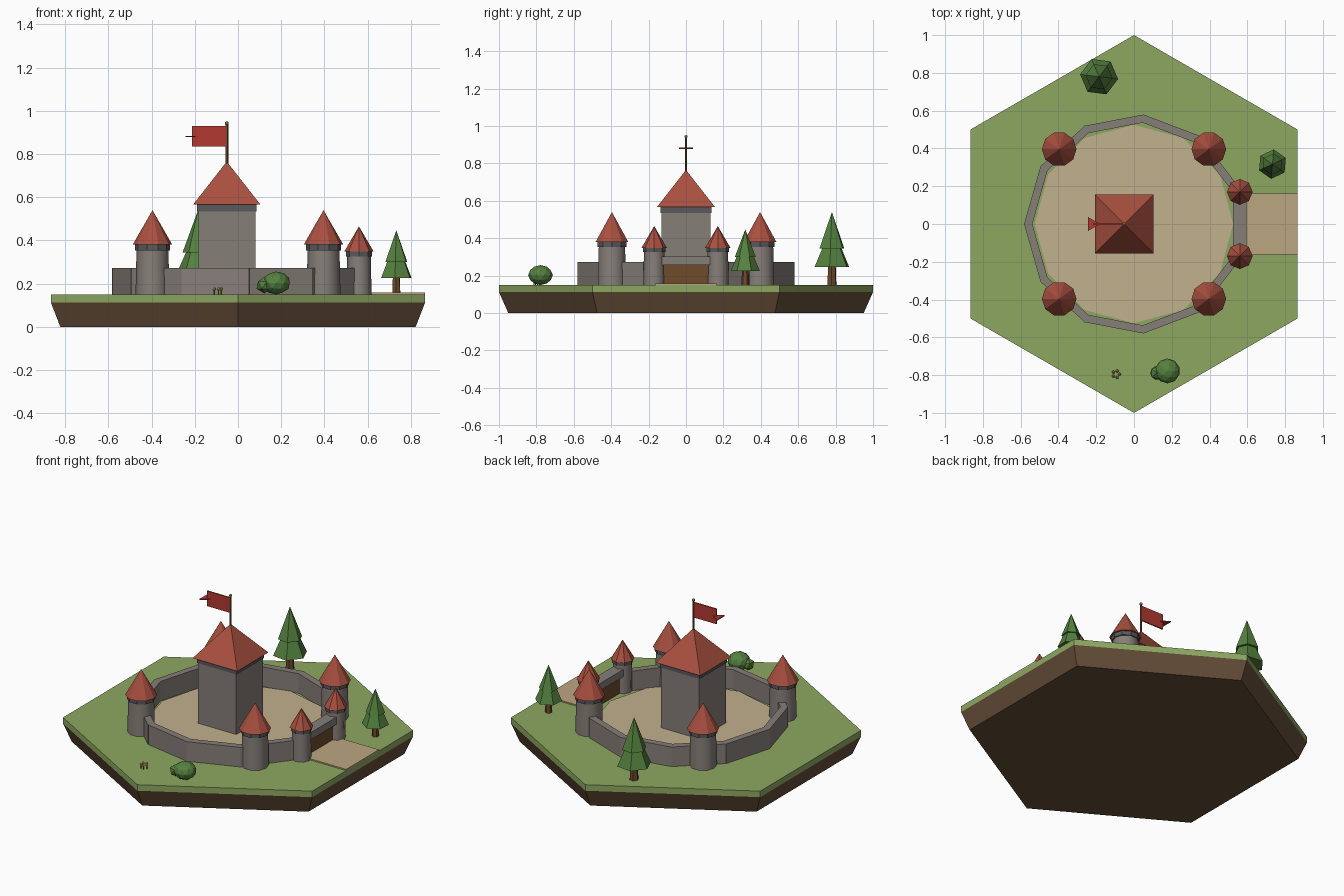
import bpy, math
from math import sin, cos, pi, radians

if "Cube" in bpy.data.objects:
    bpy.data.objects.remove(bpy.data.objects["Cube"])

def mat(name, rgb):
    m = bpy.data.materials.new(name)
    m.diffuse_color = (*rgb, 1)
    m.use_nodes = True
    m.node_tree.nodes["Principled BSDF"].inputs["Base Color"].default_value = m.diffuse_color
    return m

GRASS = mat("grass", (0.27, 0.39, 0.12))
EARTH = mat("earth", (0.13, 0.075, 0.04))
SAND = mat("sand", (0.54, 0.44, 0.27))
PATH = mat("path", (0.50, 0.38, 0.22))
STONE = mat("stone", (0.24, 0.21, 0.19))
DARK = mat("dark_stone", (0.10, 0.10, 0.11))
ROOF = mat("roof", (0.40, 0.08, 0.05))
WOOD = mat("wood", (0.16, 0.07, 0.025))
LEAF = mat("leaf", (0.09, 0.22, 0.05))
FLAG = mat("flag", (0.45, 0.04, 0.03))
GOLD = mat("gold", (0.55, 0.42, 0.10))

def finish(name, m):
    o = bpy.context.object
    o.name = name
    o.data.materials.append(m)
    return o

def frustum(name, m, x, y, z0, z1, r0, r1, n, rot=0.0, smooth=False):
    """n-sided prism or cone; one corner points along +x when rot is 0."""
    bpy.ops.mesh.primitive_cone_add(vertices=n, radius1=r0, radius2=r1, depth=z1 - z0,
                                    location=(x, y, (z0 + z1) / 2), rotation=(0, 0, rot + pi / 2))
    if smooth:
        bpy.ops.object.shade_smooth_by_angle(angle=radians(46))
    return finish(name, m)

def box(name, m, x, y, z0, z1, sx, sy, rot=0.0):
    bpy.ops.mesh.primitive_cube_add(size=1, location=(x, y, (z0 + z1) / 2), rotation=(0, 0, rot))
    bpy.context.object.scale = (sx, sy, z1 - z0)
    return finish(name, m)

def blob(name, m, x, y, z, r, squash=1.0, sub=1):
    bpy.ops.mesh.primitive_ico_sphere_add(subdivisions=sub, radius=r, location=(x, y, z))
    bpy.context.object.scale.z = squash
    return finish(name, m)

# hexagonal ground tile
frustum("earth_base", EARTH, 0, 0, 0, 0.112, 0.95, 1.0, 6, pi / 6)
frustum("grass_top", GRASS, 0, 0, 0.112, 0.15, 1.0, 1.0, 6, pi / 6)
frustum("courtyard", SAND, 0, 0, 0.145, 0.155, 0.525, 0.525, 12)
box("road", PATH, 0.713, 0, 0.145, 0.158, 0.306, 0.325)

# curtain wall: straight segments around a ring, open at the gate
G, R = radians(21.7), 0.56
step = (2 * pi - 2 * G) / 10
pts = [(R * cos(G + i * step), R * sin(G + i * step)) for i in range(11)]
for (ax, ay), (bx, by) in zip(pts, pts[1:]):
    box("wall_segment", STONE, (ax + bx) / 2, (ay + by) / 2, 0.15, 0.273,
        math.hypot(bx - ax, by - ay) + 0.015, 0.042, math.atan2(by - ay, bx - ax))

# towers: tapered body, dark band, pointed roof
def tower(name, x, y, r, zb, zr, zt, n):
    frustum(name + "_body", STONE, x, y, 0.15, zb, r * 1.06, r, n, 0, True)
    frustum(name + "_band", DARK, x, y, zb, zr, r * 1.1, r * 1.1, n)
    frustum(name + "_roof", ROOF, x, y, zr, zt, r * 1.24, 0, n)

for sx in (-1, 1):
    for sy in (-1, 1):
        tower("corner_tower", sx * 0.396, sy * 0.396, 0.074, 0.354, 0.38, 0.54, 10)
for sy in (-1, 1):
    tower("gate_tower", 0.56, sy * 0.17, 0.055, 0.325, 0.348, 0.465, 8)

# gatehouse lintel and door
box("gate_lintel", STONE, 0.56, 0, 0.258, 0.303, 0.07, 0.30)
box("gate_door", WOOD, 0.56, 0, 0.15, 0.26, 0.03, 0.24)

# keep with pyramid roof
KX = -0.052
box("keep_body", STONE, KX, 0, 0.15, 0.54, 0.264, 0.264)
box("keep_band", DARK, KX, 0, 0.535, 0.567, 0.275, 0.275)
frustum("keep_roof", ROOF, KX, 0, 0.567, 0.765, 0.155 * math.sqrt(2), 0, 4, pi / 4)

# flag pole, banner and its pointed tail
frustum("flag_pole", WOOD, KX, 0, 0.74, 0.94, 0.007, 0.007, 6)
blob("pole_knob", GOLD, KX, 0, 0.943, 0.01)
box("banner", FLAG, -0.134, 0, 0.835, 0.93, 0.16, 0.008)
frustum("banner_tail", FLAG, -0.222, 0, 0.878, 0.884, 0.042, 0.042, 3, pi)

# conifers
def tree(x, y, s, rot, zs, r1, r2):
    frustum("tree_trunk", WOOD, x, y, 0.15, zs[0] + 0.01, 0.026 * s, 0.022 * s, 6, rot)
    frustum("tree_lower", LEAF, x, y, zs[0], zs[1] + 0.08 * s, r1, 0.02, 6, rot)
    frustum("tree_upper", LEAF, x, y, zs[1], zs[2], r2, 0, 6, rot)

tree(-0.185, 0.78, 1.0, radians(-7), (0.245, 0.345, 0.54), 0.101, 0.072)
tree(0.733, 0.317, 0.8, radians(25), (0.225, 0.30, 0.447), 0.078, 0.056)

# bushes
blob("bush_large", LEAF, 0.177, -0.778, 0.203, 0.066, 0.8, 2)
blob("bush_small", LEAF, 0.122, -0.788, 0.193, 0.040, 0.95)

# little flower patch
for i in range(5):
    a = i * 2 * pi / 5
    x, y = -0.095 + 0.018 * cos(a), -0.795 + 0.018 * sin(a)
    frustum("flower_stem", LEAF, x, y, 0.15, 0.172, 0.003, 0.003, 5)
    blob("flower_head", GOLD, x, y, 0.175, 0.009)
